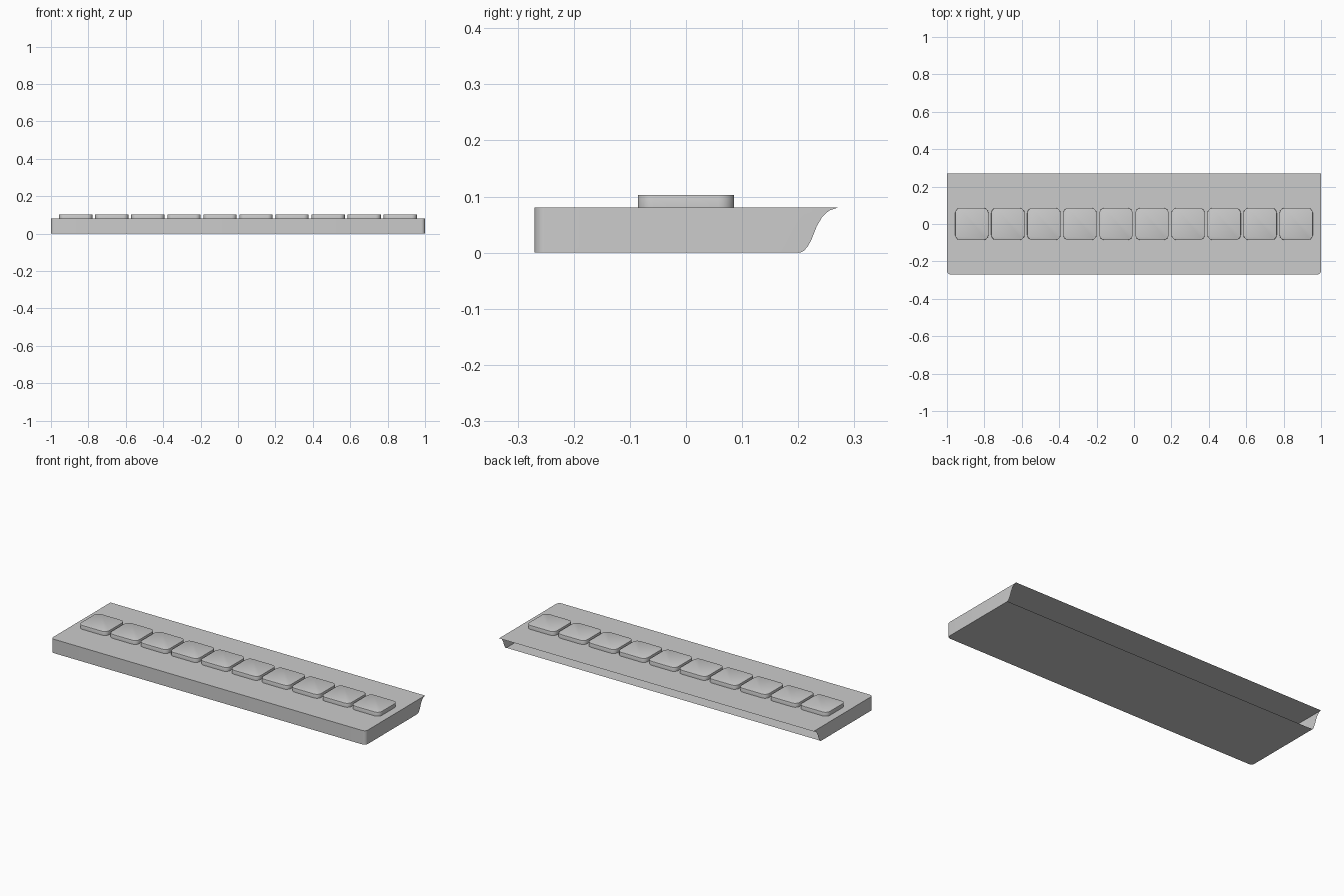
import bpy, bmesh, math

if "Cube" in bpy.data.objects:
    bpy.data.objects.remove(bpy.data.objects["Cube"])

H, HALF_Y, TOP = 0.08, 0.27, 0.103


def finish(bm, name, angle=35):
    mesh = bpy.data.meshes.new(name)
    bmesh.ops.remove_doubles(bm, verts=bm.verts, dist=1e-5)
    bm.to_mesh(mesh)
    bm.free()
    ob = bpy.data.objects.new(name, mesh)
    bpy.context.collection.objects.link(ob)
    bpy.ops.object.select_all(action='DESELECT')
    ob.select_set(True)
    bpy.context.view_layer.objects.active = ob
    bpy.ops.object.shade_smooth_by_angle(angle=math.radians(angle))
    return ob


def arc(cx, cy, r, start, n=6):
    return [(cx + r * math.cos(math.radians(start + 90 * i / n)),
             cy + r * math.sin(math.radians(start + 90 * i / n))) for i in range(n + 1)]


def face(bm, pts):
    return bm.faces.new([bm.verts.new(p) for p in pts])


# Casing: thin shell, rounded front corners, open at the back
r = 0.02
front = arc(-1 + r, -HALF_Y + r, r, 180) + arc(1 - r, -HALF_Y + r, r, 270)
back_curve = [(0.203, 0), (0.21, 0.003), (0.217, 0.011), (0.224, 0.024),
              (0.233, 0.047), (0.243, 0.064), (0.255, 0.075), (HALF_Y, H)]
bm = bmesh.new()
for z, y in ((H, back_curve[-1][0]), (0, back_curve[0][0])):
    outline = front + [(1, y), (-1, y)]
    pts = [(px, py, z) for px, py in outline]
    face(bm, pts if z else pts[::-1])
for (x0, y0), (x1, y1) in zip(front, front[1:]):
    face(bm, [(x0, y0, 0), (x1, y1, 0), (x1, y1, H), (x0, y0, H)])
# End walls with the S-curved rear edge
for s in (-1, 1):
    pts = [(s, -HALF_Y + r, H), (s, -HALF_Y + r, 0)] + [(s, y, z) for y, z in back_curve]
    face(bm, pts if s > 0 else pts[::-1])
finish(bm, "casing")

# Row of ten rounded keys
PITCH, HW, HD, KR = 0.1927, 0.089, 0.0857, 0.028
for i in range(10):
    cx = (i - 4.5) * PITCH
    ring = []
    for sx, sy, a in ((1, 1, 0), (-1, 1, 90), (-1, -1, 180), (1, -1, 270)):
        ring += arc(cx + sx * (HW - KR), sy * (HD - KR), KR, a)
    bm = bmesh.new()
    base = face(bm, [(x, y, H) for x, y in ring])
    ext = bmesh.ops.extrude_face_region(bm, geom=[base])
    top = [v for v in ext['geom'] if isinstance(v, bmesh.types.BMVert)]
    bmesh.ops.translate(bm, verts=top, vec=(0, 0, TOP - H))
    rim = [e for e in bm.edges if all(v.co.z > TOP - 1e-4 for v in e.verts)]
    bmesh.ops.bevel(bm, geom=rim, offset=0.002, segments=2, affect='EDGES', profile=0.5)
    bmesh.ops.recalc_face_normals(bm, faces=bm.faces)
    finish(bm, f"key_{i + 1}")
